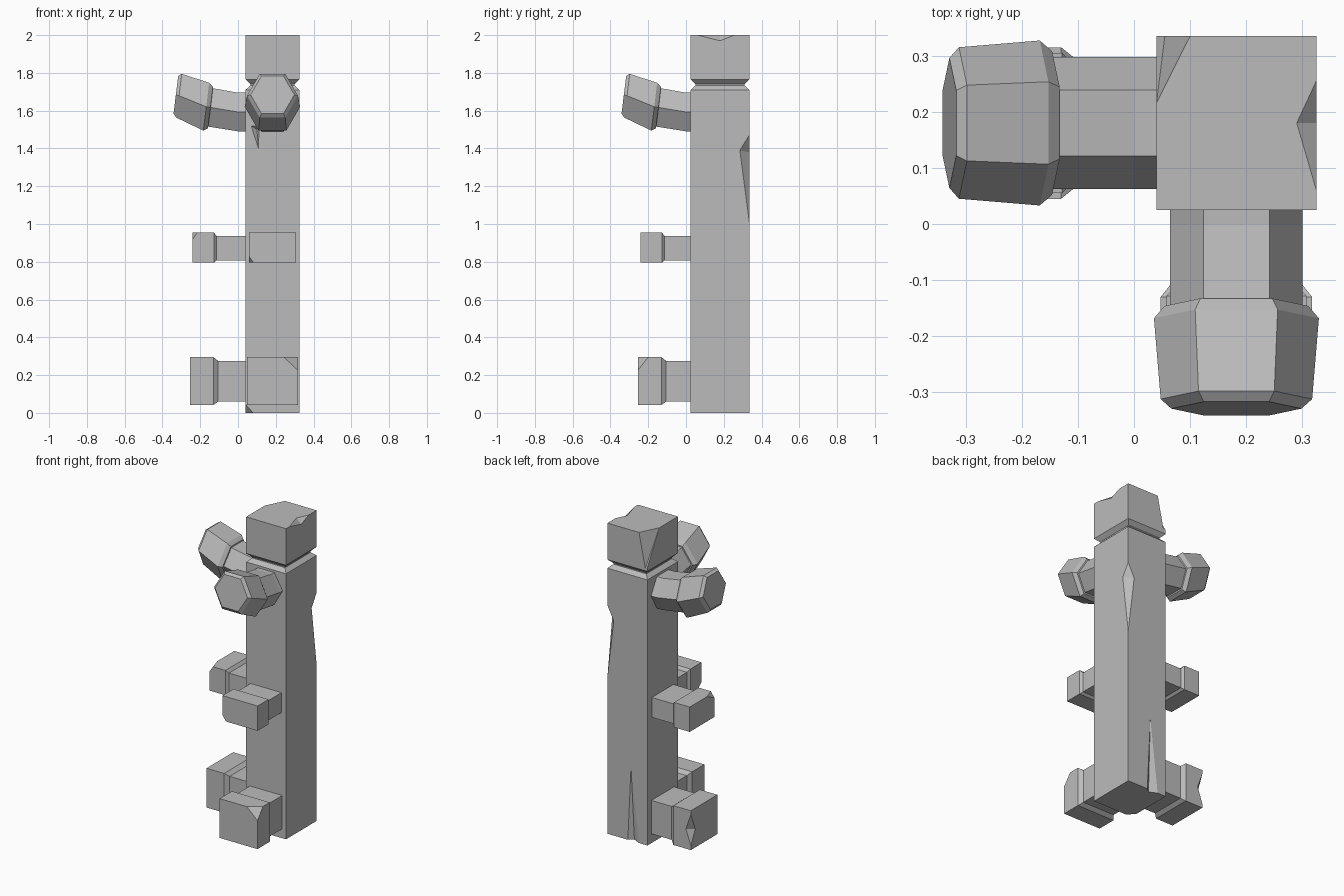
import bpy
import bmesh
import math
from mathutils import Vector

if "Cube" in bpy.data.objects:
    bpy.data.objects.remove(bpy.data.objects["Cube"])

stone = bpy.data.materials.new("grey_stone")
stone.use_nodes = True
stone.diffuse_color = (0.5, 0.5, 0.5, 1)
stone.node_tree.nodes["Principled BSDF"].inputs["Base Color"].default_value = (0.5, 0.5, 0.5, 1)

# Post extents
X0, X1, Y0, Y1 = 0.04, 0.325, 0.025, 0.335
CX, CY = (X0 + X1) / 2, (Y0 + Y1) / 2


def to_object(name, bm):
    bmesh.ops.recalc_face_normals(bm, faces=bm.faces)
    mesh = bpy.data.meshes.new(name)
    bm.to_mesh(mesh)
    bm.free()
    mesh.materials.append(stone)
    obj = bpy.data.objects.new(name, mesh)
    bpy.context.collection.objects.link(obj)
    return obj


def loft(name, rings):
    """Join equal-sized rings of points and cap both ends."""
    bm = bmesh.new()
    loops = [[bm.verts.new(p) for p in ring] for ring in rings]
    for a, b in zip(loops, loops[1:]):
        for i in range(len(a)):
            j = (i + 1) % len(a)
            bm.faces.new((a[i], a[j], b[j], b[i]))
    bm.faces.new(loops[0])
    bm.faces.new(loops[-1])
    return to_object(name, bm)


def chip(obj, *points):
    """Knock out the convex hull of the points."""
    bm = bmesh.new()
    for p in points:
        bm.verts.new(p)
    bmesh.ops.convex_hull(bm, input=bm.verts)
    cutter = to_object("chip_cutter", bm)
    cutter.hide_render = True
    mod = obj.modifiers.new("chip", "BOOLEAN")
    mod.operation, mod.solver, mod.object = "DIFFERENCE", "EXACT", cutter
    bpy.context.view_layer.objects.active = obj
    bpy.ops.object.modifier_apply(modifier=mod.name)
    bpy.data.objects.remove(cutter)


def left_out(u, v, w):
    return Vector((-u, CY + v, w))


def front_out(u, v, w):
    return Vector((CX + v, -u, w))


def box_ring(place, u, half, low, high):
    return [place(u, v, w) for v, w in ((-half, low), (half, low), (half, high), (-half, high))]


def hex_ring(place, u, w, radius, tilt):
    ring = []
    for k in range(6):
        a = math.radians(60 * k)
        v, h = radius * math.cos(a), radius * math.sin(a)
        t = math.radians(tilt)
        ring.append(place(u - h * math.sin(t), v, w + h * math.cos(t)))
    return ring


# Post with a grooved neck
profile = [(0, 0), (1.71, 0), (1.733, 0.025), (1.74, 0.025), (1.765, 0), (2, 0)]
post = loft("post", [[(X0 + i, Y0 + i, z), (X1 - i, Y0 + i, z), (X1 - i, Y1 - i, z), (X0 + i, Y1 - i, z)]
                     for z, i in profile])

# Chips in the post: top corner, top edge, rear edge, rear crack, foot corner, front crack
chip(post, (X0, 0.215, 2), (0.1, Y1, 2), (0.055, Y1, 1.78), (X0, Y1, 1.79),
     (0, 0.4, 2.05), (0, 0.4, 1.79))
chip(post, (X1, 0.06, 2), (X1, 0.255, 2), (0.29, 0.18, 2), (X1, 0.18, 1.97), (0.4, 0.18, 2.05))
chip(post, (X1, Y1, 1.47), (X1, 0.285, 1.39), (0.28, Y1, 1.38), (X1, Y1, 1.01), (0.4, 0.4, 1.35))
chip(post, (0.1, Y1, -0.01), (0.18, Y1, -0.01), (0.15, 0.31, -0.01), (0.157, Y1, 0.48),
     (0.15, 0.37, -0.01))
chip(post, (0.08, Y0, 0), (X0, 0.07, 0), (X0, Y0, 0.045), (0, 0, -0.02))
chip(post, (0.07, Y0, 1.52), (0.112, Y0, 1.52), (0.108, Y0, 1.4), (0.1, 0.045, 1.5), (0.1, 0, 1.5))

# Upturned horns and block arms on two sides
horn = [(-0.045, 1.593, 0.118, 0), (0.0, 1.593, 0.118, 0), (0.145, 1.617, 0.118, 7),
        (0.146, 1.617, 0.128, 7), (0.168, 1.621, 0.147, 7),
        (0.312, 1.679, 0.135, 7), (0.329, 1.684, 0.116, 7)]
mids, feet = {}, {}
for side, place in (("left_out", left_out), ("front_out", front_out)):
    loft("horn_" + side, [hex_ring(place, *r) for r in horn])
    mids[side] = loft("middle_arm_" + side, [box_ring(place, *r) for r in (
        (-0.045, 0.11, 0.808, 0.936), (0.113, 0.11, 0.808, 0.936),
        (0.128, 0.125, 0.795, 0.955), (0.24, 0.125, 0.795, 0.955))])
    feet[side] = loft("lower_arm_" + side, [box_ring(place, *r) for r in (
        (-0.045, 0.115, 0.06, 0.275), (0.105, 0.115, 0.06, 0.275),
        (0.13, 0.135, 0.042, 0.295), (0.255, 0.135, 0.042, 0.295))])

# Chipped corners and edges on the arms
chip(mids["left_out"], left_out(0.24, -0.125, 0.92), left_out(0.215, -0.125, 0.955),
     left_out(0.24, -0.05, 0.955), left_out(0.28, -0.16, 0.98))
chip(mids["front_out"], front_out(0.24, -0.125, 0.83), front_out(0.24, -0.1, 0.795),
     front_out(0.2, -0.125, 0.795), front_out(0.27, -0.15, 0.77))
chip(feet["front_out"], front_out(0.255, 0.135, 0.225), front_out(0.2, 0.135, 0.295),
     front_out(0.255, 0.06, 0.295), front_out(0.3, 0.18, 0.33))
chip(feet["left_out"], left_out(0.255, 0.135, 0.27), left_out(0.255, 0.135, 0.07),
     left_out(0.255, 0.09, 0.16), left_out(0.22, 0.135, 0.17), left_out(0.3, 0.18, 0.17))
